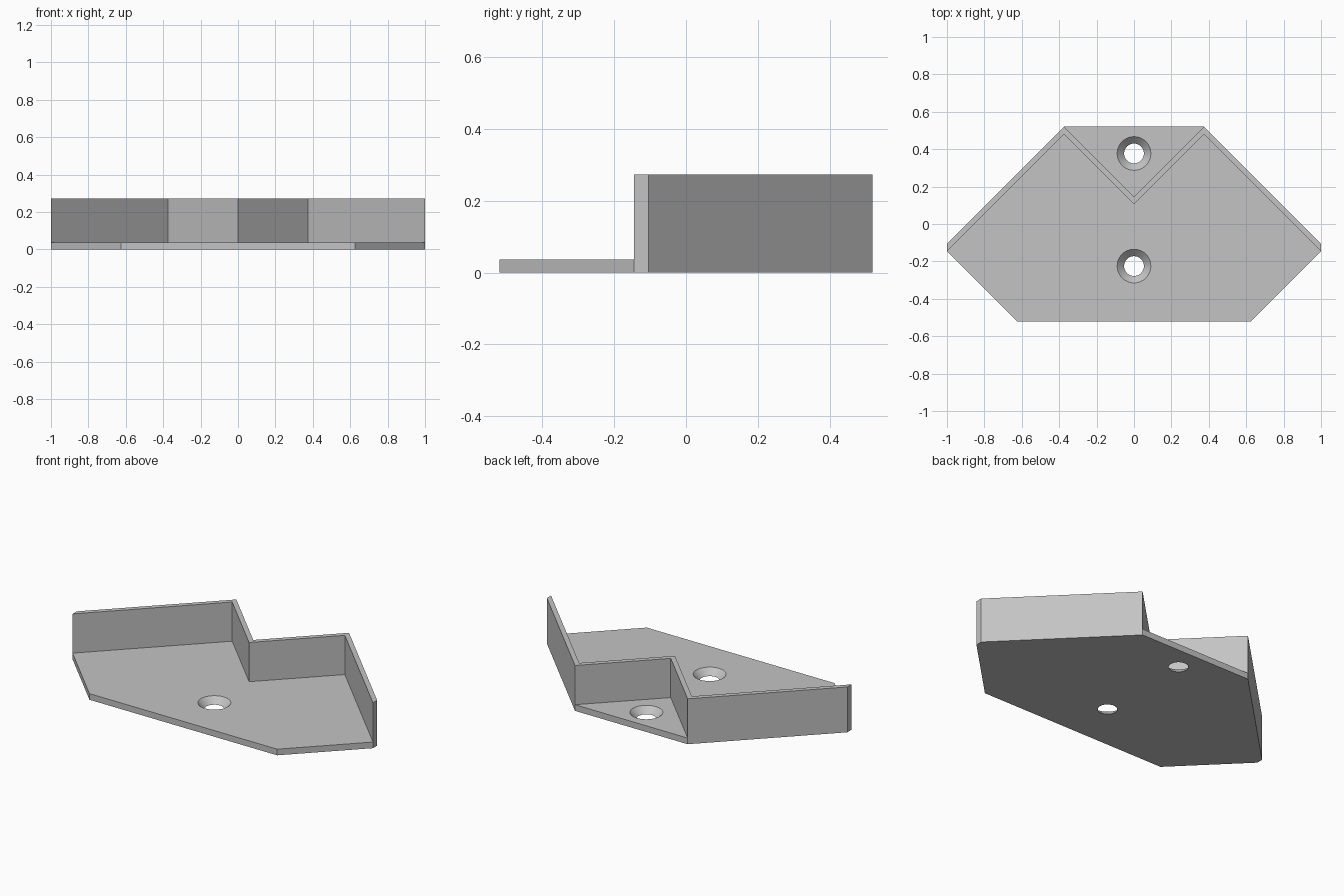
import bpy, bmesh, math

cube = bpy.data.objects.get("Cube")
if cube:
    bpy.data.objects.remove(cube, do_unlink=True)

FLOOR, TOP = 0.037, 0.273
WALL = 0.04  # wall depth along y

grey = bpy.data.materials.new("light grey")
grey.use_nodes = True
grey.diffuse_color = (0.55, 0.55, 0.55, 1)
grey.node_tree.nodes["Principled BSDF"].inputs["Base Color"].default_value = (0.55, 0.55, 0.55, 1)


def finish(bm, name):
    bmesh.ops.recalc_face_normals(bm, faces=bm.faces[:])
    mesh = bpy.data.meshes.new(name)
    bm.to_mesh(mesh)
    bm.free()
    mesh.materials.append(grey)
    obj = bpy.data.objects.new(name, mesh)
    bpy.context.collection.objects.link(obj)
    return obj


def prism(name, outline, height):
    """Extrude a flat outline up from the ground."""
    bm = bmesh.new()
    face = bm.faces.new([bm.verts.new((x, y, 0)) for x, y in outline])
    up = bmesh.ops.extrude_face_region(bm, geom=[face])["geom"]
    for v in up:
        if isinstance(v, bmesh.types.BMVert):
            v.co.z = height
    return finish(bm, name)


def mirrored(points):
    """Complete a right-to-left outline half with its mirror image."""
    return points + [(-x, y) for x, y in reversed(points) if x]


def combine(target, tool, operation):
    """Apply a boolean and remove the tool object."""
    tool.hide_render = True
    mod = target.modifiers.new(operation, "BOOLEAN")
    mod.operation, mod.object, mod.solver = operation, tool, "EXACT"
    bpy.context.view_layer.objects.active = target
    bpy.ops.object.modifier_apply(modifier=mod.name)
    bpy.data.objects.remove(tool, do_unlink=True)


# Base plate with chamfered corners
bracket = prism("corner_bracket", mirrored(
    [(0.625, -0.52), (1, -0.145), (1, -0.105), (0.375, 0.52)]), FLOOR)

# Zigzag wall, its front line offset from its back line
back_line = mirrored([(1, -0.105), (0.375, 0.52), (0, 0.145)])
front_line = [(x, y - WALL) for x, y in reversed(back_line)]
combine(bracket, prism("zigzag_wall", back_line + front_line, TOP), "UNION")

# Countersunk screw holes
for y in (-0.225, 0.377):
    bm = bmesh.new()
    bmesh.ops.create_cone(bm, cap_ends=True, segments=48, radius1=0.043,
                          radius2=0.1, depth=0.057)
    bmesh.ops.translate(bm, verts=bm.verts[:], vec=(0, y, 0.0185))
    combine(bracket, finish(bm, "screw_hole_cutter"), "DIFFERENCE")

# Smooth hole walls, sharp edges elsewhere
bpy.ops.object.select_all(action="DESELECT")
bracket.select_set(True)
bpy.context.view_layer.objects.active = bracket
bpy.ops.object.shade_smooth_by_angle(angle=math.radians(30))
